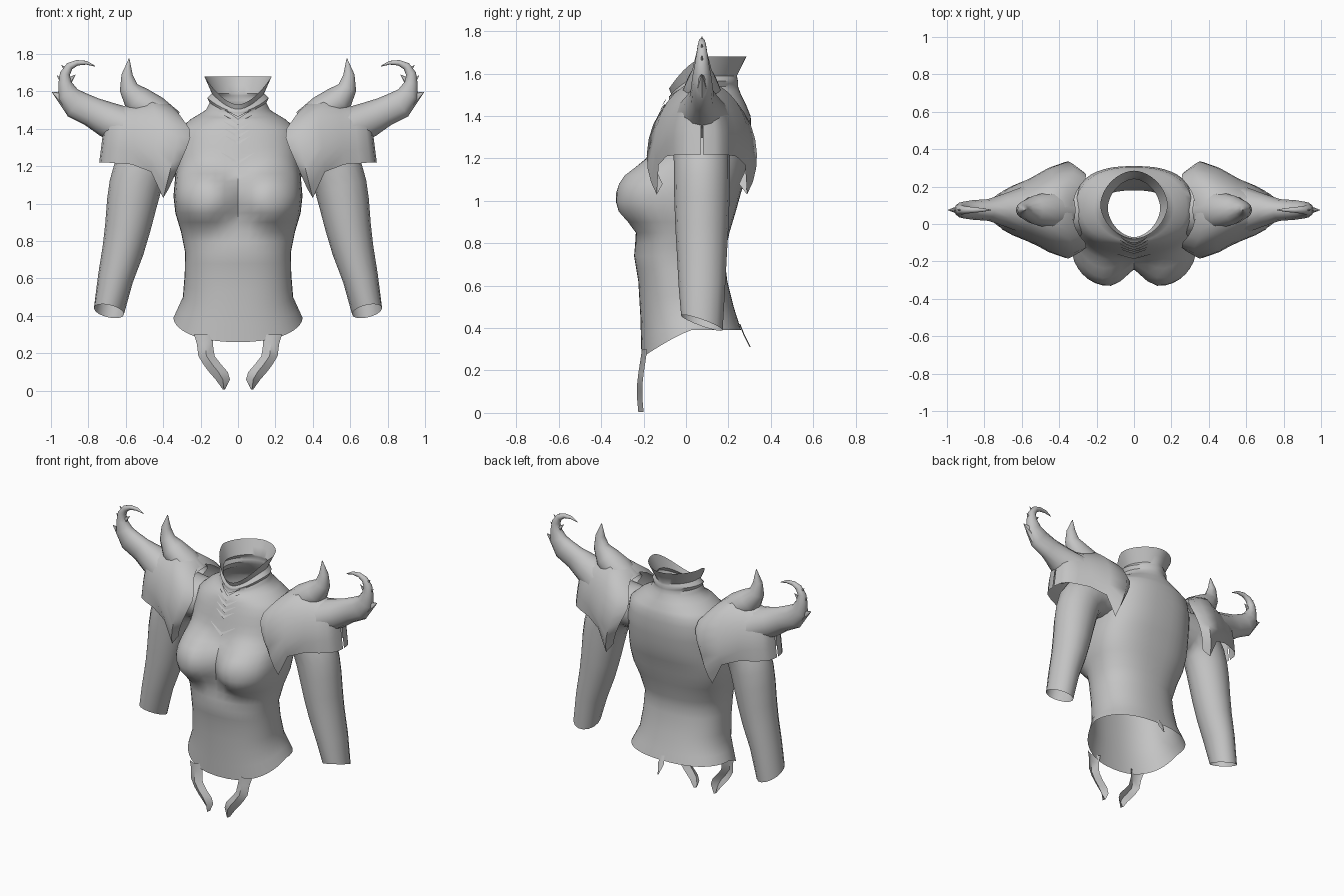
import bpy
import bmesh
import math

cube = bpy.data.objects.get("Cube")
if cube:
    bpy.data.objects.remove(cube, do_unlink=True)

grey = bpy.data.materials.new("plain_grey")
grey.use_nodes = True
grey.diffuse_color = (0.55, 0.55, 0.55, 1)
grey.node_tree.nodes["Principled BSDF"].inputs["Base Color"].default_value = (0.55, 0.55, 0.55, 1)


def loft(name, rows, closed=False, cap=False, mirror=False, angle=40):
    """Skin a list of equal-length point rows into one smooth sheet."""
    bm = bmesh.new()
    grid = [[bm.verts.new(p) for p in row] for row in rows]
    n = len(grid[0])
    for a, b in zip(grid, grid[1:]):
        for i in range(n if closed else n - 1):
            j = (i + 1) % n
            bm.faces.new((a[i], a[j], b[j], b[i]))
    if cap:
        bm.faces.new(grid[-1])
    bmesh.ops.recalc_face_normals(bm, faces=bm.faces)
    mesh = bpy.data.meshes.new(name)
    bm.to_mesh(mesh)
    bm.free()
    obj = bpy.data.objects.new(name, mesh)
    bpy.context.collection.objects.link(obj)
    mesh.materials.append(grey)
    bpy.ops.object.select_all(action='DESELECT')
    obj.select_set(True)
    bpy.context.view_layer.objects.active = obj
    bpy.ops.object.shade_smooth_by_angle(angle=math.radians(angle))
    if mirror:
        mod = obj.modifiers.new("Mirror", 'MIRROR')
        mod.use_mirror_merge = False
    return obj


def tube_rows(path, sides=12, y=0.075):
    """Rings along an x-z path of (x, z, in-plane radius, y radius)."""
    rows = []
    for i, (x, z, r, ry) in enumerate(path):
        a, b = path[max(i - 1, 0)], path[min(i + 1, len(path) - 1)]
        dx, dz = b[0] - a[0], b[1] - a[1]
        length = math.hypot(dx, dz)
        nx, nz = -dz / length, dx / length
        ring = []
        for k in range(sides):
            t = math.tau * k / sides
            ring.append((x + nx * r * math.cos(t), y + ry * math.sin(t), z + nz * r * math.cos(t)))
        rows.append(ring)
    return rows


# Torso sections: z, half width, front y, back y, front dip, squareness
BODY = [
    (.39, .345, -.21, .26, .13, 2.3), (.50, .295, -.215, .225, .05, 2.3),
    (.62, .285, -.225, .195, 0, 2.3), (.74, .283, -.245, .18, 0, 2.3),
    (.85, .305, -.235, .205, 0, 2.4), (.95, .335, -.22, .235, 0, 2.5),
    (1.04, .345, -.21, .26, 0, 2.5), (1.12, .338, -.20, .285, 0, 2.5),
    (1.20, .33, -.18, .30, 0, 2.5), (1.30, .325, -.155, .31, 0, 2.5),
    (1.40, .31, -.125, .305, 0, 2.3), (1.45, .255, -.105, .285, 0, 2),
    (1.50, .172, -.085, .26, .035, 1.9), (1.54, .152, -.08, .245, .06, 1.8),
    (1.565, .165, -.08, .245, .075, 1.8), (1.59, .14, -.07, .24, .085, 1.8),
    (1.68, .18, -.08, .285, .15, 1.8)]


def section(z):
    for a, b in zip(BODY, BODY[1:]):
        if z <= b[0]:
            t = (z - a[0]) / (b[0] - a[0])
            return [p + (q - p) * t for p, q in zip(a, b)]
    return BODY[-1]


def bust(x, z):
    across = abs(x) - .19
    d = math.hypot(across / (.21 if across > 0 else .17), (z - 1.03) / .145)
    return .132 * math.exp(-d ** 3.4)


def front_y(x, z):
    _, hw, yf, yb, _, power = section(z)
    depth = max(0, 1 - abs(x / hw) ** power) ** (1 / power)
    return (yf + yb) / 2 - (yb - yf) / 2 * depth - bust(x, z)


# Torso with bust, hem and flared open collar
levels = []
for a, b in zip(BODY, BODY[1:]):
    levels += [a[0], (a[0] + b[0]) / 2]
levels.append(BODY[-1][0])
rows = []
for z in levels:
    _, hw, yf, yb, dip, power = section(z)
    ring = []
    for k in range(44):
        t = math.tau * k / 44
        c, s = math.cos(t), math.sin(t)
        x = hw * math.copysign(abs(c) ** (2 / power), c)
        d = math.copysign(abs(s) ** (2 / power), s)
        front = max(0, -d)
        y = (yf + yb) / 2 + (yb - yf) / 2 * d - bust(x, z) * min(1, front * 2.2)
        ring.append((x, y, z - dip * front ** (1.2 if z < 1 else 1.8)))
    rows.append(ring)
loft("torso", rows, closed=True)

# Folded chevrons down the throat and chest
for i, (z, w) in enumerate([(1.45, .07), (1.42, .075), (1.385, .075), (1.35, .07), (1.315, .065), (1.21, .09)]):
    top, low = [], []
    for k in range(-4, 5):
        x = w * k / 4
        zz = z + abs(x) * .7
        thick = .016 * (1.1 - abs(k) / 4)
        top.append((x, front_y(x, zz + thick) - .002, zz + thick))
        low.append((x, front_y(x, zz) - .003 - thick * .3, zz))
    loft(f"chest_chevron_{i + 1}", [top, low])

# Hooked front tails below the hem: inner x, outer x, z, y
TAIL = [(.13, .235, .30, -.183), (.135, .22, .25, -.19), (.125, .212, .185, -.20),
        (.09, .185, .14, -.205), (.055, .155, .10, -.205), (.043, .12, .06, -.205), (.07, .08, .005, -.2)]
loft("front_tail", [[(a, y, z), ((a + b) / 2, y - .025, z), (b, y, z)] for a, b, z, y in TAIL],
     mirror=True, angle=60)

# Small back tail
loft("back_tail", [[(-w, y, z), (0, y + .006, z), (w, y, z)] for w, y, z in
                   ((.012, .25, .42), (.022, .27, .37), (.003, .3, .31))])

# Sleeves from the shoulder to an open wrist with a slanted cuff
ARM = [(.27, 1.28, .13, .14), (.38, 1.285, .145, .14), (.47, 1.25, .15, .135), (.525, 1.17, .145, .132),
       (.55, 1.09, .14, .132), (.568, 1.0, .134, .13),
       (.59, .87, .122, .125), (.615, .75, .111, .118), (.655, .6, .095, .11), (.69, .425, .082, .098)]
arm = tube_rows(ARM, 16)
arm[-1] = [(x, y, z - .35 * (y - .075)) for x, y, z in arm[-1]]
loft("sleeve", arm, closed=True, mirror=True)

# Shoulder guard arches: top x, top z, bottom x, bottom z, front y, back y, sweep angle
GUARD = [(.255, 1.50, .37, 1.08, -.15, .29, 125), (.32, 1.535, .40, 1.03, -.185, .335, 125),
         (.44, 1.565, .465, 1.17, -.15, .30, 115), (.55, 1.53, .57, 1.21, -.095, .24, 100),
         (.63, 1.52, .65, 1.215, -.06, .205, 95), (.685, 1.515, .705, 1.22, -.03, .175, 95),
         (.712, 1.505, .733, 1.22, .012, .138, 95), (.72, 1.50, .742, 1.22, .07, .08, 95)]
STEPS = 20
rows = []
for i, (xt, zt, xb, zb, yf, yb, sweep) in enumerate(GUARD):
    sweep = math.radians(sweep)
    mid = zb + (.35 if i < 2 else .2) * (zt - zb)
    arch = []
    for k in range(STEPS + 1):
        t = (2 * k / STEPS - 1) * sweep
        c = math.cos(t)
        z = mid + (zt - mid) * c if c > 0 else mid + (mid - zb) * c / -math.cos(sweep)
        h = (z - zb) / (zt - zb)
        notch = .075 * max(0, 1 - i / 3) * max(0, h - .75) / .25
        arch.append((xb + (xt - xb) * min(1, 1.6 * h) + notch, (yf + yb) / 2 + (yb - yf) / 2 * math.sin(t), z))
    rows.append(arch)
loft("shoulder_guard", rows, mirror=True, angle=60)

# Upright horn on the shoulder guard
HORN = [(.35, 1.43, .07, .09), (.45, 1.495, .085, .10), (.54, 1.555, .08, .075),
        (.585, 1.62, .05, .045), (.593, 1.69, .03, .028), (.582, 1.775, .002, .002)]
loft("upright_horn", tube_rows(HORN), closed=True, cap=True, mirror=True)

# Long outer horn that curls back inward
CURL = [(.58, 1.40, .11, .13), (.70, 1.45, .095, .085), (.78, 1.49, .08, .058), (.865, 1.53, .078, .052),
        (.91, 1.585, .058, .045), (.925, 1.645, .036, .034), (.925, 1.695, .027, .026),
        (.90, 1.735, .021, .02), (.86, 1.753, .015, .015), (.81, 1.753, .01, .01), (.765, 1.735, .002, .002)]
loft("curled_horn", tube_rows(CURL), closed=True, cap=True, mirror=True)

# Spikes along the outside of the curl: base x, z, tip x, z, radius
SPIKES = [(.89, 1.535, .995, 1.597, .06), (.915, 1.63, .968, 1.685, .024),
          (.905, 1.70, .943, 1.74, .018), (.90, 1.66, .868, 1.69, .016)]
for i, (x, z, tx, tz, r) in enumerate(SPIKES):
    loft(f"horn_spike_{i + 1}", tube_rows([(x, z, r, r * .7), (tx, tz, .001, .001)], 8),
         closed=True, cap=True, mirror=True)
